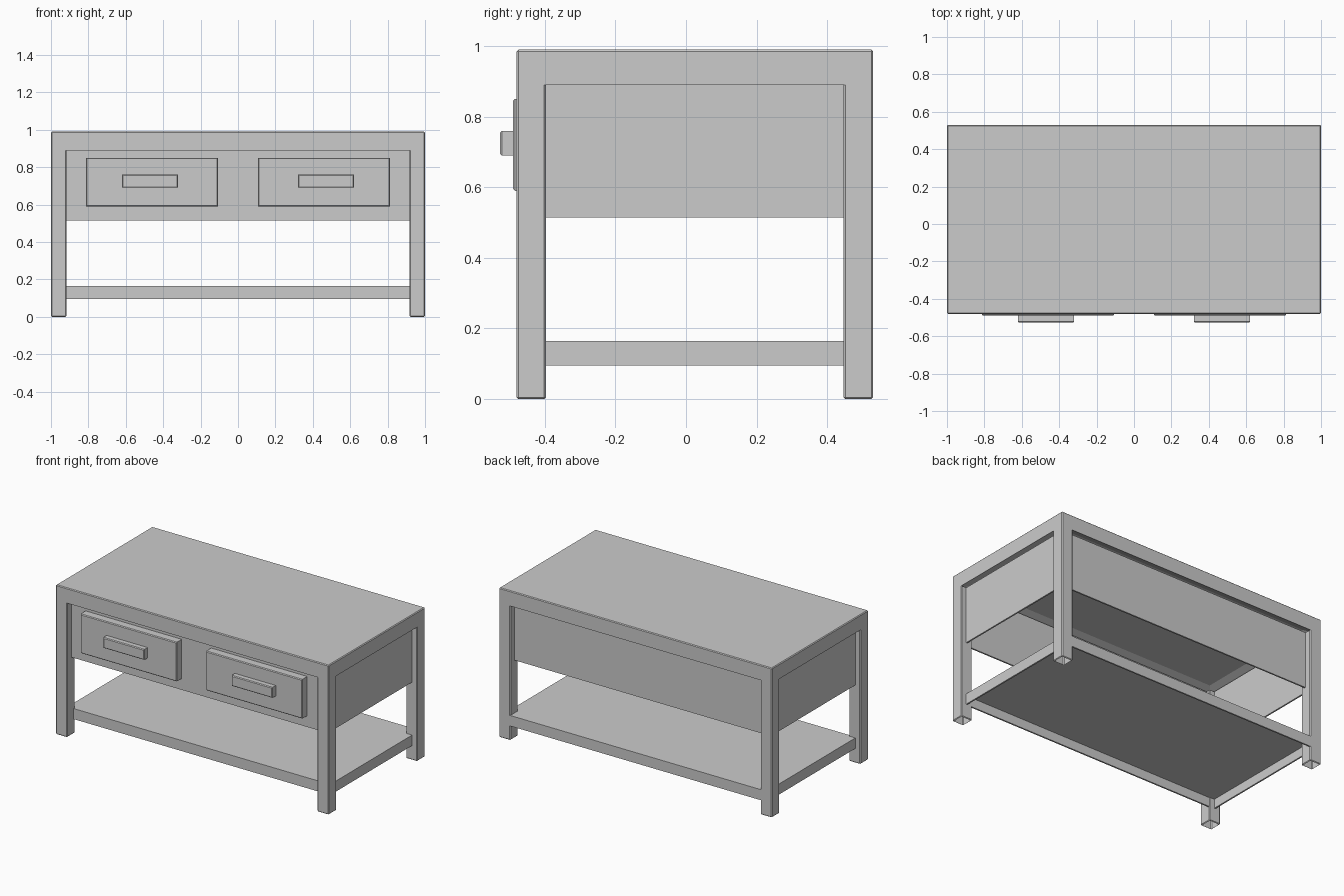
import bpy, bmesh

if "Cube" in bpy.data.objects:
    bpy.data.objects.remove(bpy.data.objects["Cube"])

X, Y0, Y1, TOP, RAIL = 1.0, -0.48, 0.53, 0.99, 0.89
LEG = 0.083
BEV = 0.005


def add_box(bm, x, y, z):
    """Add a box from (min, max) pairs and return its vertices."""
    verts = bmesh.ops.create_cube(bm, size=1)["verts"]
    for v in verts:
        v.co = [(lo + hi) / 2 + c * (hi - lo) for c, (lo, hi) in zip(v.co, (x, y, z))]
    return verts


def finish(bm, name):
    bm.normal_update()
    mesh = bpy.data.meshes.new(name)
    bm.to_mesh(mesh)
    bm.free()
    obj = bpy.data.objects.new(name, mesh)
    bpy.context.collection.objects.link(obj)
    return obj


def bottom_face(bm):
    bm.normal_update()
    low = min(v.co.z for v in bm.verts)
    return next(f for f in bm.faces if all(v.co.z < low + 1e-4 for v in f.verts))


def bevel(bm, edges):
    bmesh.ops.bevel(bm, geom=edges, offset=BEV, segments=1, affect='EDGES')


# table top with a recessed underside, leaving a rim flush with the legs
bm = bmesh.new()
add_box(bm, (-X, X), (Y0, Y1), (RAIL, TOP))
bevel(bm, [e for e in bm.edges if max(v.co.z for v in e.verts) > TOP - 1e-4])
face = bottom_face(bm)
bmesh.ops.inset_region(bm, faces=[face], thickness=LEG)
for v in face.verts:
    v.co.z = RAIL + 0.035
finish(bm, "table_top")

# hollow legs, open at the foot
for xname, x in (("left", (-X, -X + LEG)), ("right", (X - LEG, X))):
    for yname, y in (("front", (Y0, Y0 + LEG)), ("back", (Y1 - LEG, Y1))):
        bm = bmesh.new()
        add_box(bm, x, y, (0, RAIL))
        bevel(bm, [e for e in bm.edges if min(v.co.z for v in e.verts) < 1e-4])
        face = bottom_face(bm)
        top = [f for f in bm.faces if f.calc_center_median().z > RAIL - 1e-4]
        bmesh.ops.delete(bm, geom=[face] + top, context='FACES')
        finish(bm, f"{yname}_{xname}_leg")


# thin-walled apron and shelf, recessed between the legs
def shell(name, x, y, z, open_top):
    bm = bmesh.new()
    add_box(bm, x, y, z)
    bm.normal_update()
    gone = [f for f in bm.faces if f.normal.z < -0.9 or (open_top and f.normal.z > 0.9)]
    bmesh.ops.delete(bm, geom=gone, context='FACES')
    obj = finish(bm, name)
    mod = obj.modifiers.new("walls", 'SOLIDIFY')
    mod.thickness = 0.01
    mod.offset = -1
    mod.use_even_offset = True


shell("drawer_apron", (-0.963, 0.963), (-0.435, 0.487), (0.515, RAIL), True)
shell("lower_shelf", (-0.963, 0.963), (-0.41, Y1), (0.095, 0.165), False)

# drawer fronts and handles
for side, s in (("left", -1), ("right", 1)):
    for part, cx, hw, y, z in (
            ("drawer_front", 0.46, 0.352, (-0.49, -0.435), (0.59, 0.85)),
            ("drawer_handle", 0.47, 0.15, (-0.527, -0.49), (0.69, 0.76))):
        bm = bmesh.new()
        add_box(bm, (s * cx - hw, s * cx + hw), y, z)
        bevel(bm, [e for e in bm.edges if all(v.co.y < y[0] + 1e-4 for v in e.verts)])
        finish(bm, f"{side}_{part}")
